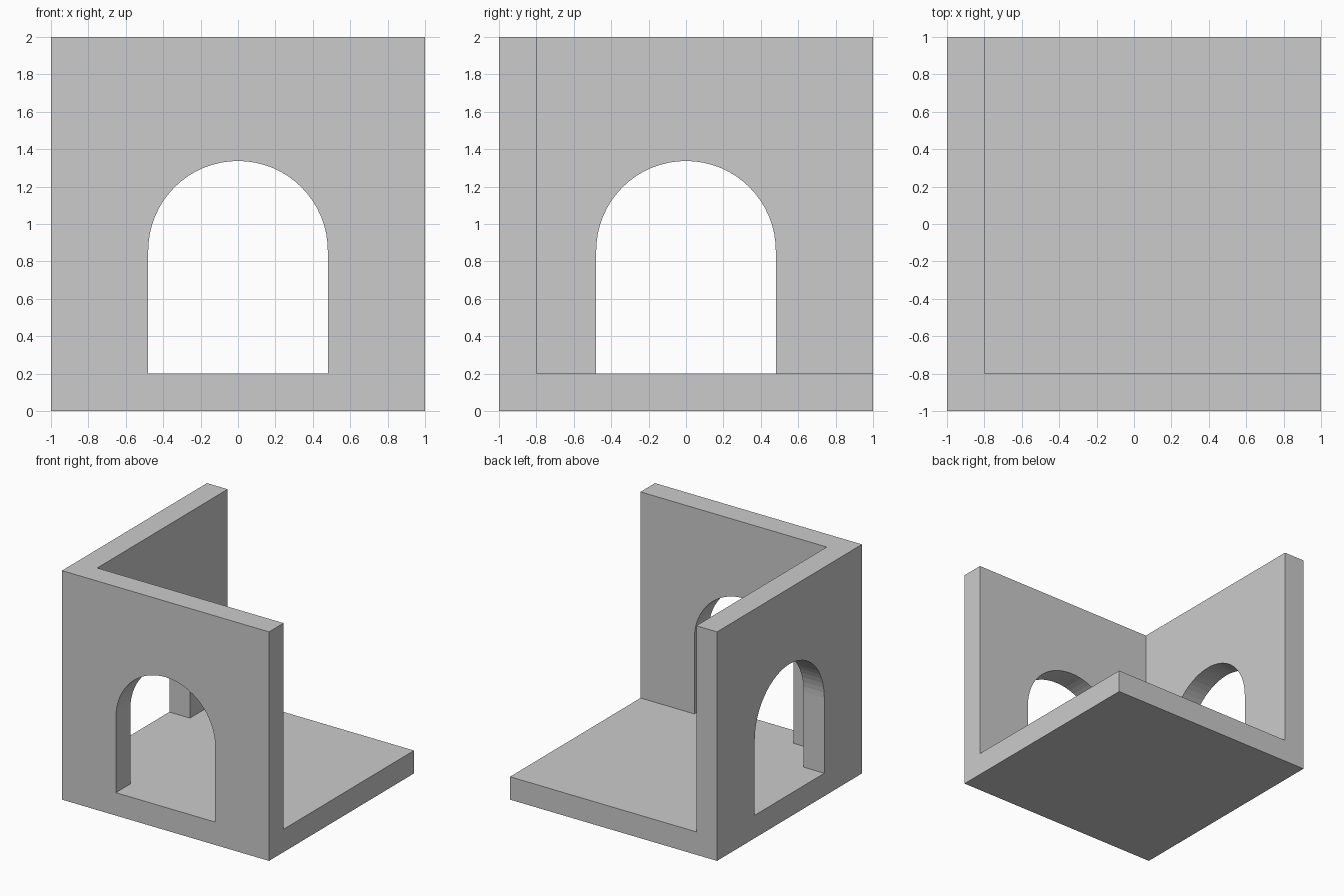
import bpy, bmesh
from math import pi, sin, cos
from mathutils import Matrix

if "Cube" in bpy.data.objects:
    bpy.data.objects.remove(bpy.data.objects["Cube"])

WALL = 0.2                              # floor and wall thickness
HALF_W, SPRING, SEGS = 0.48, 0.857, 32  # arch opening


def make_object(name, bm):
    bmesh.ops.recalc_face_normals(bm, faces=bm.faces)
    mesh = bpy.data.meshes.new(name)
    bm.to_mesh(mesh)
    bm.free()
    obj = bpy.data.objects.new(name, mesh)
    bpy.context.collection.objects.link(obj)
    return obj


def box(name, lo, hi):
    bm = bmesh.new()
    bmesh.ops.create_cube(bm, size=1)
    for v in bm.verts:
        v.co = [(a + b) / 2 + c * (b - a) for a, b, c in zip(lo, hi, v.co)]
    return make_object(name, bm)


def arch(name, turn):
    # Round-topped doorway profile pushed through the front wall, then turned
    pts = [(-HALF_W, WALL), (HALF_W, WALL)]
    pts += [(HALF_W * cos(pi * i / SEGS), SPRING + HALF_W * sin(pi * i / SEGS))
            for i in range(SEGS + 1)]
    bm = bmesh.new()
    face = bm.faces.new([bm.verts.new((x, -1.2, z)) for x, z in pts])
    new = bmesh.ops.extrude_face_region(bm, geom=[face])["geom"]
    bmesh.ops.translate(bm, vec=(0, 0.6, 0),
                        verts=[g for g in new if isinstance(g, bmesh.types.BMVert)])
    bmesh.ops.rotate(bm, verts=bm.verts, matrix=Matrix.Rotation(turn, 3, 'Z'))
    return make_object(name, bm)


# Corner room: solid block, hollowed to a floor and two walls, with two doorways
room = box("corner_room", (-1, -1, 0), (1, 1, 2))
cutters = [
    box("room_hollow_cutter", (WALL - 1, WALL - 1, WALL), (1.2, 1.2, 2.2)),
    arch("front_doorway_cutter", 0),
    arch("left_doorway_cutter", -pi / 2),
]
bpy.context.view_layer.objects.active = room
for cutter in cutters:
    cutter.hide_render = True
    mod = room.modifiers.new(cutter.name, 'BOOLEAN')
    mod.operation = 'DIFFERENCE'
    mod.solver = 'EXACT'
    mod.object = cutter
    bpy.ops.object.modifier_apply(modifier=mod.name)
for cutter in cutters:
    bpy.data.objects.remove(cutter)
